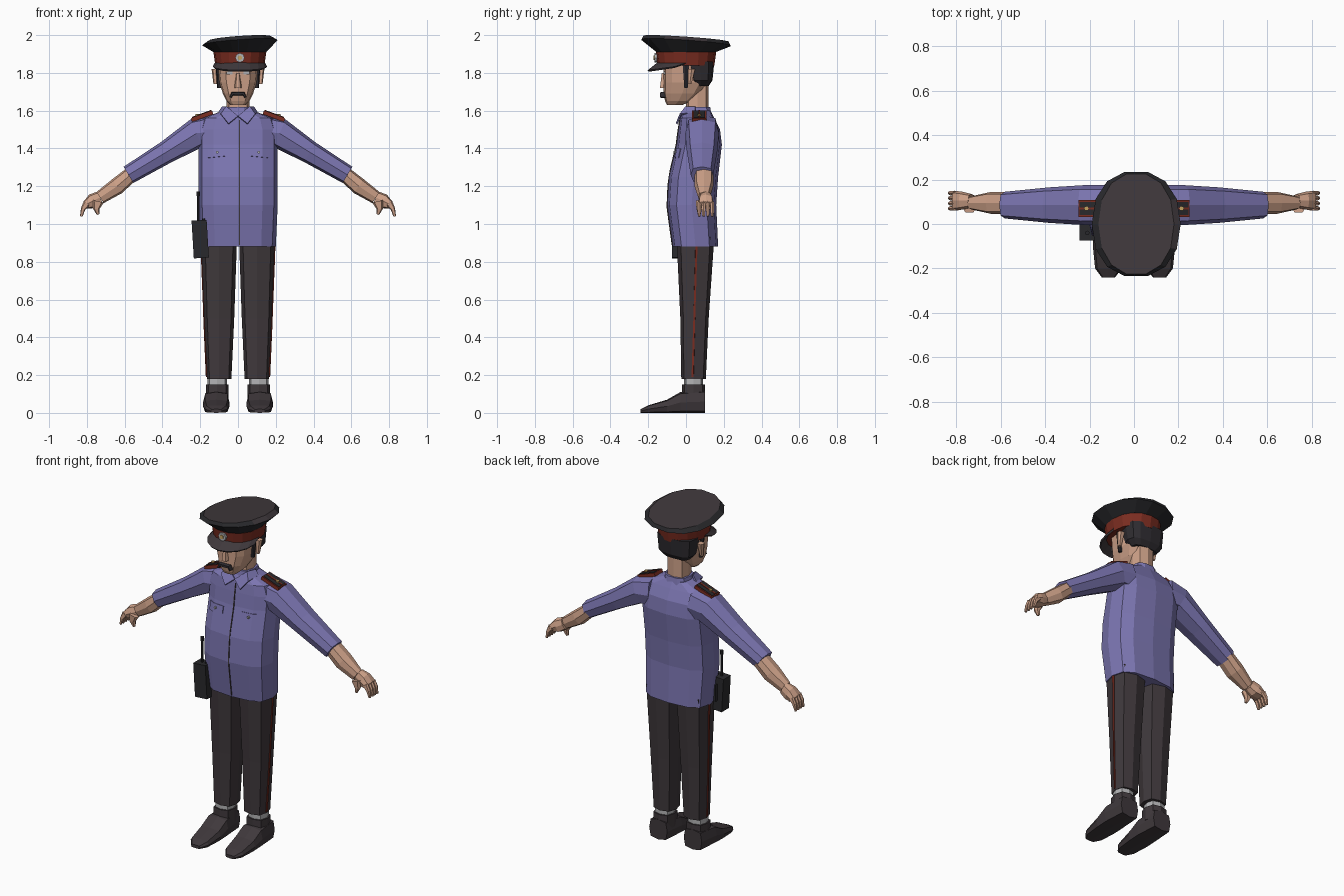
import bpy
import bmesh
from math import cos, sin, pi, copysign
from mathutils import Vector, Matrix
from mathutils.bvhtree import BVHTree

if "Cube" in bpy.data.objects:
    bpy.data.objects.remove(bpy.data.objects["Cube"], do_unlink=True)


def material(name, red, green, blue):
    mat = bpy.data.materials.new(name)
    mat.use_nodes = True
    mat.diffuse_color = (red, green, blue, 1)
    shader = mat.node_tree.nodes["Principled BSDF"]
    shader.inputs["Base Color"].default_value = mat.diffuse_color
    return mat


SHIRT = material("shirt_blue", .2, .18, .44)
CLOTH = material("charcoal_cloth", .05, .04, .045)
BLACK = material("black", .022, .022, .025)
HAIR = material("dark_hair", .028, .025, .03)
RED = material("dark_red", .2, .026, .015)
SKIN = material("skin", .62, .36, .25)
GREY = material("light_grey", .45, .45, .46)
GOLD = material("gold", .55, .36, .12)


def finish(name, bm, *mats):
    bmesh.ops.recalc_face_normals(bm, faces=bm.faces)
    mesh = bpy.data.meshes.new(name)
    bm.to_mesh(mesh)
    bm.free()
    obj = bpy.data.objects.new(name, mesh)
    for mat in mats:
        mesh.materials.append(mat)
    bpy.context.collection.objects.link(obj)
    return obj


def loft(name, rings, *mats, sides=8, power=.7):
    """Skin over rounded-square rings, each given as centre and two half axes."""
    bm = bmesh.new()
    loops = []
    for centre, across, along in rings:
        loop = []
        for i in range(sides):
            angle = 2 * pi * i / sides
            u, v = (copysign(abs(t) ** power, t) for t in (cos(angle), sin(angle)))
            loop.append(bm.verts.new(centre + across * u + along * v))
        loops.append(loop)
    for lower, upper in zip(loops, loops[1:]):
        for i in range(sides):
            bm.faces.new((lower[i - 1], lower[i], upper[i], upper[i - 1]))
    bm.faces.new(loops[0])
    bm.faces.new(loops[-1])
    return finish(name, bm, *mats)


def column(name, mat, stations, x=0, **shape):
    """Upright part; each station is height, half width, middle y, half depth."""
    rings = [(Vector((x, y, z)), Vector((width, 0, 0)), Vector((0, depth, 0)))
             for z, width, y, depth in stations]
    return loft(name, rings, mat, **shape)


def tube(name, mat, side, y, stations, **shape):
    """Bent part in a plane of constant y; each station is x, z, half height, half depth."""
    path = [Vector((x, y, z)) for x, z, *_ in stations]
    rings = []
    for i, (point, (*_, height, depth)) in enumerate(zip(path, stations)):
        run = (path[min(i + 1, len(path) - 1)] - path[max(i - 1, 0)]).normalized()
        rings.append((Vector((point.x * side, y, point.z)),
                      Vector((-run.z * side, 0, run.x)) * height, Vector((0, depth, 0))))
    return loft(name, rings, mat, **shape)


def strip(name, mat, first, second, thickness=.006):
    """Thin sheet between two rows of points."""
    bm = bmesh.new()
    rows = [[bm.verts.new(p) for p in row] for row in (first, second)]
    for a, b, c, d in zip(rows[0], rows[0][1:], rows[1][1:], rows[1]):
        bm.faces.new((a, b, c, d))
    obj = finish(name, bm, mat)
    solid = obj.modifiers.new("thickness", "SOLIDIFY")
    solid.thickness, solid.offset = thickness, 0
    return obj


def drape(name, mat, target, direction, *corners, steps=10):
    """Four-cornered strip dropped onto the surface of another part."""
    mesh = target.data
    tree = BVHTree.FromPolygons([v.co for v in mesh.vertices], [p.vertices for p in mesh.polygons])
    direction = Vector(direction)
    rows = []
    for start, end in (corners[:2], corners[2:]):
        points = [Vector(start).lerp(Vector(end), i / steps) for i in range(steps + 1)]
        rows.append([tree.ray_cast(p - direction, direction)[0] - direction * .002 for p in points])
    return strip(name, mat, *rows)


def box(name, mat, centre, size, tilt=0):
    bm = bmesh.new()
    bmesh.ops.create_cube(bm, size=1, matrix=Matrix.Translation(centre)
                          @ Matrix.Rotation(tilt, 4, "Y") @ Matrix.Diagonal((*size, 1)))
    return finish(name, bm, mat)


def disc(name, mat, centre, radius, depth, facing_front=False):
    bm = bmesh.new()
    turn = Matrix.Rotation(pi / 2 if facing_front else 0, 4, "X")
    bmesh.ops.create_cone(bm, cap_ends=True, segments=8, radius1=radius, radius2=radius, depth=depth,
                          matrix=Matrix.Translation(centre) @ turn)
    return finish(name, bm, mat)


# Shirt body, opening and collar stand
torso = column("shirt_body", SHIRT, [
    (.88, .2, .05, .12), (1.1, .21, .03, .13), (1.25, .21, .04, .13), (1.42, .21, .07, .12),
    (1.5, .21, .07, .11), (1.56, .19, .06, .09), (1.6, .08, .06, .07)], sides=12)
drape("shirt_opening", CLOTH, torso, (0, 1, 0),
      (.005, 0, .89), (.005, 0, 1.55), (.01, 0, .89), (.01, 0, 1.55))
column("collar_stand", SHIRT, [(1.57, .08, .06, .08), (1.62, .07, .06, .07)], sides=10)

# Neck, head, nose and hair
column("neck", SKIN, [(z, .06, .06, .06) for z in (1.58, 1.76)])
column("head", SKIN, [(1.63, .04, -.06, .04), (1.65, .06, -.04, .07), (1.69, .08, -.02, .1),
                      (1.75, .1, 0, .12), (1.86, .11, 0, .12)], sides=12)
column("nose", SKIN, [(1.72, .02, -.12, .02), (1.8, .01, -.11, .02)], sides=6)
column("hair", HAIR, [(1.73, .08, .08, .04), (1.76, .11, .08, .06), (1.86, .12, .07, .08)], sides=12)

# Cap: red band and a tilted crown with dark sides and a cloth top
column("cap_band", RED, [(1.84, .13, 0, .15), (1.91, .14, 0, .16)], x=.01, sides=16, power=.9)
rings = [(Vector((.01, 0, z)), Vector((width, 0, width * tilt)), Vector((0, depth, -depth * tilt)))
         for z, width, depth, tilt in ((1.91, .14, .16, 0), (1.96, .2, .24, .07), (1.98, .17, .23, .07))]
crown = loft("cap_crown", rings, BLACK, CLOTH, sides=14, power=.9)
for face in crown.data.polygons:
    face.material_index = int(face.normal.z > .8)

# Cap peak and badge
arc = [pi * (1 + i / 8) for i in range(9)]
strip("cap_peak", CLOTH, [(.01 + .13 * cos(a), .15 * sin(a), 1.85) for a in arc],
      [(.01 + .14 * cos(a), .14 * sin(a) - .06, 1.83 + .02 * sin(a)) for a in arc], thickness=.01)
disc("cap_badge", GREY, (.01, -.16, 1.88), .025, .015, facing_front=True)
disc("cap_badge_centre", GOLD, (.01, -.165, 1.88), .012, .015, facing_front=True)

for side, label in ((1, "left_"), (-1, "right_")):
    # Face details
    column(label + "ear", SKIN, [(1.74, .01, .02, .01), (1.82, .02, .03, .02)], x=side * .12, sides=6)
    column(label + "sideburn", HAIR, [(1.72, .01, 0, .01), (1.85, .02, 0, .02)], x=side * .1, sides=6)
    tube(label + "moustache", HAIR, side, -.12,
         [(0, 1.69, .01, .02), (.03, 1.69, .01, .02), (.04, 1.67, .005, .02)], sides=6)
    box(label + "eye", GREY, (side * .045, -.115, 1.8), (.03, .01, .015))

    # Collar flap, pocket flap and button
    strip(label + "collar_flap", SHIRT,
          [(0, -.03, 1.57), (side * .06, 0, 1.62), (side * .08, .05, 1.62)],
          [(side * .05, -.05, 1.53), (side * .09, -.03, 1.58), (side * .1, .05, 1.59)], thickness=.01)
    inner, outer = side * .06, side * .16
    drape(label + "pocket_flap", SHIRT, torso, (0, 1, 0),
          (inner, 0, 1.4), (outer, 0, 1.4), (inner, 0, 1.36), (outer, 0, 1.35))
    disc(label + "pocket_button", GREY, (side * .11, -.055, 1.38), .007, .02, facing_front=True)

    # Sleeve, forearm and hand
    tube(label + "sleeve", SHIRT, side, .085, [
        (.13, 1.49, .09, .09), (.22, 1.48, .08, .09), (.38, 1.38, .06, .08), (.58, 1.26, .05, .06)])
    tube(label + "forearm", SKIN, side, .095, [
        (.57, 1.26, .04, .05), (.64, 1.2, .045, .05), (.73, 1.14, .035, .03)])
    tube(label + "palm", SKIN, side, .105, [
        (.73, 1.14, .035, .03), (.77, 1.12, .04, .04), (.81, 1.1, .02, .045)])
    for finger in range(4):
        tube(f"{label}finger_{finger + 1}", SKIN, side, .07 + .023 * finger, [
            (.8, 1.11, .02, .01), (.82, 1.08, .012, .011), (.83, 1.04, .007, .007)], sides=6)
    tube(label + "thumb", SKIN, side, .07, [
        (.74, 1.12, .03, .02), (.75, 1.08, .017, .016), (.74, 1.05, .007, .008)], sides=6)

    # Shoulder board: red edge, dark field, red stripe and a stud
    for layer, (part, mat, length, width) in enumerate((
            ("edge", RED, .12, .075), ("field", BLACK, .11, .06), ("stripe", RED, .11, .01))):
        box(f"{label}shoulder_board_{part}", mat, (side * .19, .07, 1.57 + layer * .003),
            (length, width, .02), tilt=side * .35)
    disc(label + "shoulder_stud", GOLD, (side * .215, .07, 1.573), .01, .02)

    # Trouser leg with side stripe
    leg = column(label + "trouser_leg", CLOTH, [
        (.18, .065, .04, .065), (.5, .08, .045, .075), (.93, .095, .05, .1)], x=side * .1)
    drape(label + "trouser_stripe", RED, leg, (-side, 0, 0),
          (0, .03, .19), (0, .05, .88), (0, .04, .19), (0, .06, .88))

    # Sock and shoe
    column(label + "sock", GREY, [(z, .052, .04, .05) for z in (.12, .2)], x=side * .11)
    column(label + "shoe_ankle", CLOTH, [(z, .06, .04, .06) for z in (.07, .15)], x=side * .11)
    rings = [(Vector((side * .115, y, top / 2)), Vector((width, 0, 0)), Vector((0, 0, top / 2)))
             for y, width, top in ((-.24, .03, .02), (-.2, .06, .04), (-.1, .07, .07),
                                   (-.03, .07, .11), (.1, .06, .12))]
    loft(label + "shoe", rings, CLOTH, power=.5)

# Radio on the right hip
box("radio_body", BLACK, (-.2, -.04, .92), (.08, .07, .2), tilt=-.06)
box("radio_clip", BLACK, (-.185, -.015, .93), (.04, .05, .1))
disc("radio_antenna", BLACK, (-.21, -.04, 1.08), .007, .16)
disc("radio_antenna_tip", BLACK, (-.21, -.04, 1.16), .01, .025)
disc("radio_knob", BLACK, (-.18, -.04, 1.02), .01, .02)
